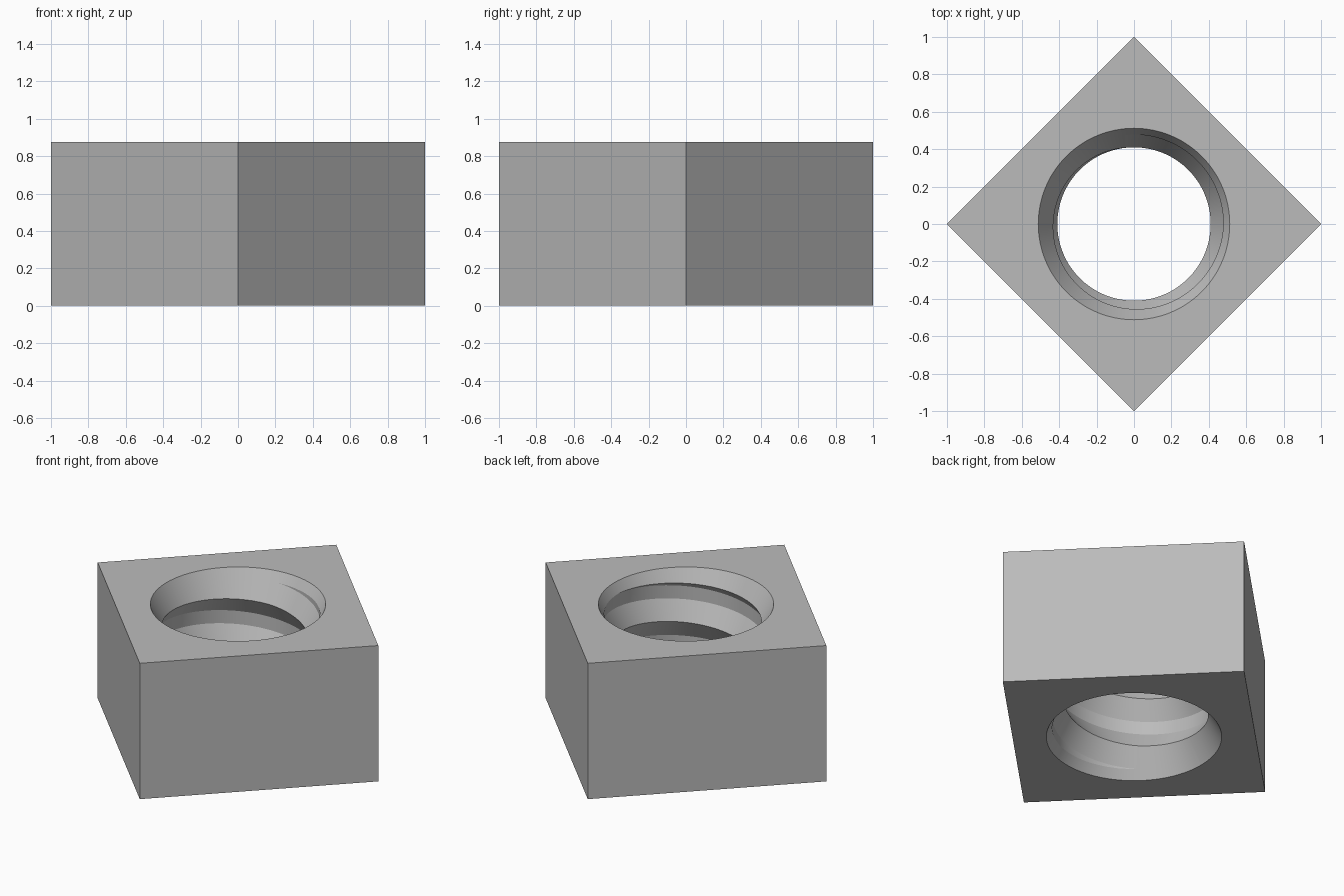
import bpy, bmesh, math

default = bpy.data.objects.get("Cube")
if default:
    bpy.data.objects.remove(default, do_unlink=True)

HEIGHT = 0.875
MINOR, MAJOR, RIM = 0.41, 0.478, 0.512   # crest, root and countersink radii
PITCH, STEPS, TURNS = 0.32, 96, 5
SLOPE = math.sqrt(3)                     # thread flanks and countersinks

grey = bpy.data.materials.new("plain_grey")
grey.use_nodes = True
colour = (0.5, 0.5, 0.5, 1)
grey.diffuse_color = colour
grey.node_tree.nodes["Principled BSDF"].inputs["Base Color"].default_value = colour


def make_object(name, bm):
    bmesh.ops.recalc_face_normals(bm, faces=bm.faces)
    mesh = bpy.data.meshes.new(name)
    bm.to_mesh(mesh)
    bm.free()
    mesh.materials.append(grey)
    obj = bpy.data.objects.new(name, mesh)
    bpy.context.collection.objects.link(obj)
    return obj


# Square block with its corners on the axes
bm = bmesh.new()
corners = [bm.verts.new((x, y, 0)) for x, y in ((1, 0), (0, 1), (-1, 0), (0, -1))]
base = bm.faces.new(corners)
top = bmesh.ops.extrude_face_region(bm, geom=[base])["geom"]
bmesh.ops.translate(bm, vec=(0, 0, HEIGHT),
                    verts=[v for v in top if isinstance(v, bmesh.types.BMVert)])
nut = make_object("square_nut", bm)

# Threaded rod cutter: one continuous right-handed helix of a flat-root profile
flank = (MAJOR - MINOR) * SLOPE
profile = ((MINOR, 0), (MAJOR, flank), (MAJOR, PITCH - flank))
start = HEIGHT - (RIM - MINOR) * SLOPE - 3 * PITCH
bm = bmesh.new()
rows = []
for k in range(STEPS * TURNS + 1):
    angle = math.radians(95) + math.tau * k / STEPS
    lift = start + PITCH * k / STEPS
    rows.append([bm.verts.new((r * math.cos(angle), r * math.sin(angle), lift + z))
                 for r, z in profile])
for k in range(STEPS * (TURNS - 1)):
    here = rows[k] + [rows[k + STEPS][0]]
    ahead = rows[k + 1] + [rows[k + 1 + STEPS][0]]
    for j in range(3):
        bm.faces.new((here[j], ahead[j], ahead[j + 1], here[j + 1]))
bmesh.ops.delete(bm, geom=[v for v in bm.verts if not v.link_faces], context='VERTS')

# Close both ends of the rod with fans around the axis
rim_edges = [e for e in bm.edges if e.is_boundary]
middle = start + PITCH * TURNS / 2
axis = {low: bm.verts.new((0, 0, start - 0.3 if low else start + PITCH * TURNS + 0.3))
        for low in (True, False)}
for e in rim_edges:
    low = sum(v.co.z for v in e.verts) / 2 < middle
    bm.faces.new((*e.verts, axis[low]))
cutters = [make_object("thread_cutter", bm)]

# Countersink cutters at both ends
for name, z, direction in (("top_countersink", HEIGHT, 1), ("bottom_countersink", 0, -1)):
    bm = bmesh.new()
    depth, over = 0.4, 0.1
    narrow, wide = RIM - depth / SLOPE, RIM + over / SLOPE
    low, high = (narrow, wide) if direction > 0 else (wide, narrow)
    bmesh.ops.create_cone(bm, cap_ends=True, segments=STEPS, radius1=low,
                          radius2=high, depth=depth + over)
    bmesh.ops.translate(bm, verts=bm.verts,
                        vec=(0, 0, z - direction * (depth - over) / 2))
    cutters.append(make_object(name, bm))

for cutter in cutters:
    cutter.hide_render = True
    cutter.hide_set(True)
    cut = nut.modifiers.new(cutter.name, 'BOOLEAN')
    cut.operation = 'DIFFERENCE'
    cut.solver = 'EXACT'
    cut.object = cutter

# Bake the cuts, then drop the cutters
bpy.context.view_layer.objects.active = nut
nut.select_set(True)
for cutter in cutters:
    bpy.ops.object.modifier_apply(modifier=cutter.name)
    bpy.data.objects.remove(cutter, do_unlink=True)
bpy.ops.object.shade_smooth_by_angle(angle=math.radians(25))
